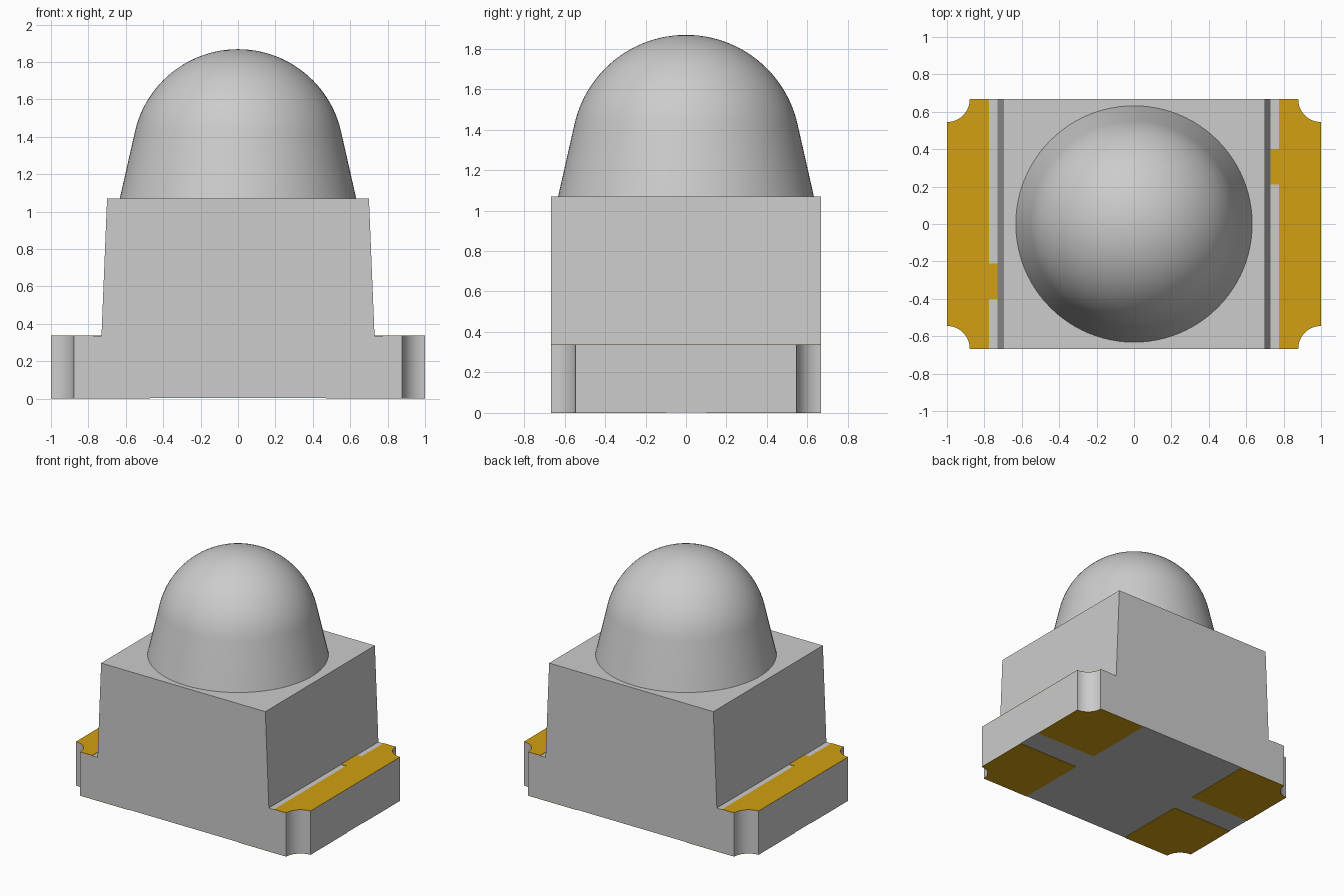
import bpy
import bmesh
import math

cube = bpy.data.objects.get("Cube")
if cube:
    bpy.data.objects.remove(cube, do_unlink=True)

# Main dimensions
HX, HY = 1.0, 0.667          # half length and half width
NOTCH = 0.122                # corner notch radius
BASE_TOP, BODY_TOP, TOP = 0.335, 1.07, 1.868
PLATE = 0.003                # pad thickness


def make_material(name, colour):
    mat = bpy.data.materials.new(name)
    mat.use_nodes = True
    mat.diffuse_color = colour
    bsdf = next(n for n in mat.node_tree.nodes if n.type == 'BSDF_PRINCIPLED')
    bsdf.inputs["Base Color"].default_value = colour
    return mat


GREY = make_material("light grey", (0.604, 0.604, 0.604, 1))
GOLD = make_material("gold", (0.645, 0.350, 0.006, 1))


def finish(name, bm, mat):
    bmesh.ops.recalc_face_normals(bm, faces=bm.faces)
    mesh = bpy.data.meshes.new(name)
    bm.to_mesh(mesh)
    bm.free()
    mesh.materials.append(mat)
    obj = bpy.data.objects.new(name, mesh)
    bpy.context.collection.objects.link(obj)
    bpy.ops.object.select_all(action='DESELECT')
    obj.select_set(True)
    bpy.context.view_layer.objects.active = obj
    bpy.ops.object.shade_smooth_by_angle(angle=math.radians(30))
    return obj


def extrude(name, points, vec, mat):
    """Fill a planar outline and extrude it along vec."""
    bm = bmesh.new()
    face = bm.faces.new([bm.verts.new(p) for p in points])
    ext = bmesh.ops.extrude_face_region(bm, geom=[face], use_keep_orig=True)
    verts = [g for g in ext["geom"] if isinstance(g, bmesh.types.BMVert)]
    bmesh.ops.translate(bm, verts=verts, vec=vec)
    return finish(name, bm, mat)


def notch(sx, sy, steps=12):
    """Concave quarter circle at one corner, in counter-clockwise order."""
    arc = []
    for i in range(steps + 1):
        a = math.pi / 2 * i / steps
        arc.append((sx * (HX - NOTCH * math.sin(a)),
                    sy * (HY - NOTCH * math.cos(a))))
    return arc if sx * sy > 0 else arc[::-1]


def slab(name, outline, z0, z1, mat):
    return extrude(name, [(x, y, z0) for x, y in outline], (0, 0, z1 - z0), mat)


# Base with four notched corners
slab("base", notch(1, 1) + notch(-1, 1) + notch(-1, -1) + notch(1, -1),
     PLATE, BASE_TOP, GREY)

# Tapered body
extrude("body", [(-0.73, -HY, BASE_TOP), (0.73, -HY, BASE_TOP),
                 (0.70, -HY, BODY_TOP), (-0.70, -HY, BODY_TOP)],
        (0, 2 * HY, 0), GREY)

# Lens: conical skirt running tangentially into a spherical cap
R, TILT = 0.565, math.radians(12.6)
centre = TOP - R
profile = [(0.632, BODY_TOP)]
for i in range(25):
    a = TILT + (math.pi / 2 - TILT) * i / 24
    profile.append((R * math.cos(a) if i < 24 else 0, centre + R * math.sin(a)))
bm = bmesh.new()
verts = [bm.verts.new((r, 0, z)) for r, z in profile]
edges = [bm.edges.new(pair) for pair in zip(verts, verts[1:])]
bmesh.ops.spin(bm, geom=verts + edges, axis=(0, 0, 1), cent=(0, 0, 0),
               angle=2 * math.pi, steps=96, use_duplicate=False)
bmesh.ops.remove_doubles(bm, verts=bm.verts, dist=0.0005)
finish("lens_dome", bm, GREY)

# Upper contact strips, each with a small tab reaching the body
for side, s in (("left", 1), ("right", -1)):
    strip = [(0.775, -HY)] + notch(1, -1) + notch(1, 1) + [
        (0.775, HY), (0.775, 0.40), (0.73, 0.40), (0.73, 0.21), (0.775, 0.21)]
    slab("top_contact_" + side, [(s * x, s * y) for x, y in strip],
         BASE_TOP, BASE_TOP + PLATE, GOLD)

# Four solder pads underneath
for side, sx in (("left", 1), ("right", -1)):
    for end, sy in (("front", -1), ("back", 1)):
        pad = [(x * sx, y * sy) for x, y in
               notch(1, 1) + [(0.47, HY), (0.47, 0.10), (HX, 0.10)]]
        slab(f"solder_pad_{end}_{side}", pad, 0, PLATE, GOLD)
